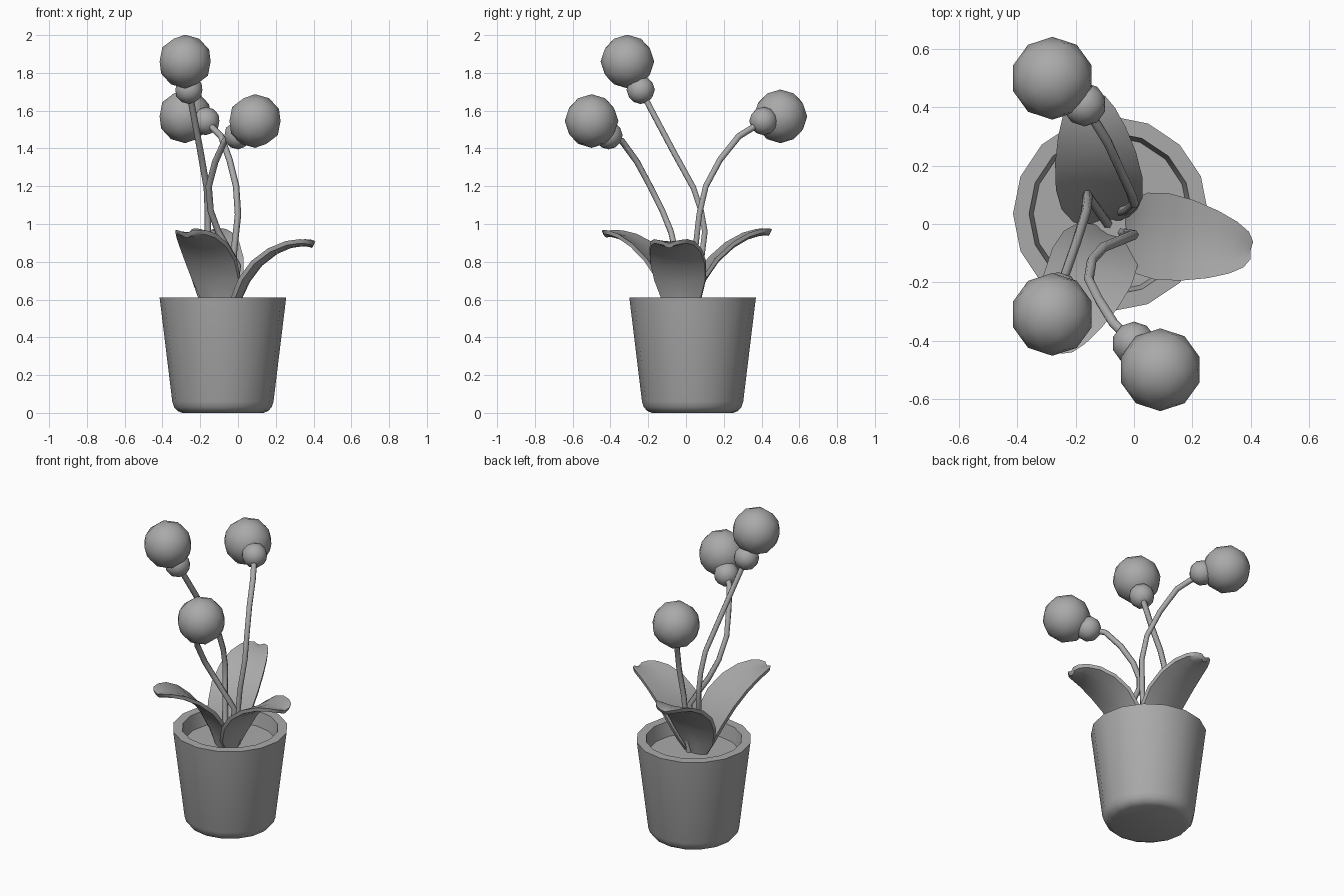
import bpy
import bmesh
import math
from mathutils import Vector

cube = bpy.data.objects.get("Cube")
if cube:
    bpy.data.objects.remove(cube, do_unlink=True)

GREY = (0.4, 0.4, 0.4, 1.0)
grey = bpy.data.materials.new("plain grey")
grey.use_nodes = True
grey.diffuse_color = GREY
grey.node_tree.nodes["Principled BSDF"].inputs["Base Color"].default_value = GREY


def finish(bm, name, angle):
    """Turn a bmesh into a shaded, coloured object."""
    bmesh.ops.recalc_face_normals(bm, faces=bm.faces)
    mesh = bpy.data.meshes.new(name)
    bm.to_mesh(mesh)
    bm.free()
    mesh.materials.append(grey)
    obj = bpy.data.objects.new(name, mesh)
    bpy.context.collection.objects.link(obj)
    bpy.ops.object.select_all(action='DESELECT')
    obj.select_set(True)
    bpy.context.view_layer.objects.active = obj
    bpy.ops.object.shade_smooth_by_angle(angle=math.radians(angle))
    return obj


def loft(name, rings, angle):
    """Skin a list of closed rings and cap both ends."""
    bm = bmesh.new()
    loops = [[bm.verts.new(p) for p in ring] for ring in rings]
    count = len(loops[0])
    for a, b in zip(loops, loops[1:]):
        for i in range(count):
            j = (i + 1) % count
            bm.faces.new((a[i], a[j], b[j], b[i]))
    bm.faces.new(loops[0])
    bm.faces.new(loops[-1])
    return finish(bm, name, angle)


def circle(x, y, z, radius, sides):
    steps = [math.tau * i / sides for i in range(sides)]
    return [(x + radius * math.cos(t), y + radius * math.sin(t), z) for t in steps]


def tube(name, path, radius, sides=6):
    """Sweep a round section along smooth waypoints."""
    pts = [Vector(p) for p in path]
    rings = []
    for i, p in enumerate(pts):
        along = (pts[min(i + 1, len(pts) - 1)] - pts[max(i - 1, 0)]).normalized()
        u = along.cross(Vector((0, 1, 0))).normalized()
        v = along.cross(u)
        rings.append([p + radius * (u * math.cos(t) + v * math.sin(t))
                      for t in (math.tau * k / sides for k in range(sides))])
    return loft(name, rings, 75)


def ball(name, centre, radius):
    bm = bmesh.new()
    bmesh.ops.create_icosphere(bm, subdivisions=2, radius=radius)
    bmesh.ops.translate(bm, verts=bm.verts, vec=centre)
    return finish(bm, name, 40)


# Pot with rounded foot, thick rim and soil floor
POT = [(0.215, 0), (0.24, 0.01), (0.258, 0.03), (0.268, 0.06),
       (0.335, 0.61), (0.28, 0.61), (0.265, 0.52)]
loft("pot", [circle(-0.08, 0.035, z, r, 16) for r, z in POT], 32)

# Leaf: distance out, height, half width, along an arching spine
SPINE = [(0.0, 0.5, 0.04), (0.02, 0.6, 0.105), (0.07, 0.71, 0.14),
         (0.14, 0.8, 0.15), (0.23, 0.865, 0.14), (0.32, 0.9, 0.117),
         (0.39, 0.908, 0.09), (0.435, 0.903, 0.062), (0.455, 0.895, 0.03)]
# Section: across, depth below the upper skin, slightly dished
SECTION = [(-1, 0), (-0.5, 0.008), (0, 0.012), (0.5, 0.008), (1, 0),
           (0.97, 0.022), (0.5, 0.034), (0, 0.038), (-0.5, 0.034), (-0.97, 0.022)]


def leaf(name, x, y, heading, lift):
    a = math.radians(heading)
    out = Vector((math.cos(a), math.sin(a), 0))
    side = Vector((-math.sin(a), math.cos(a), 0))
    up = Vector((0, 0, 1))
    rings = []
    for i, (d, z, w) in enumerate(SPINE):
        p, q = SPINE[max(i - 1, 0)], SPINE[min(i + 1, len(SPINE) - 1)]
        slope = math.atan2(q[1] - p[1], q[0] - p[0])
        down = out * math.sin(slope) - up * math.cos(slope)
        base = Vector((x, y, z + lift * d)) + out * d
        rings.append([base + side * (w * s) + down * t for s, t in SECTION])
    loft(name, rings, 45)


leaf("left_leaf", -0.045, -0.02, -9, 0.03)
leaf("back_leaf", -0.1, 0.0, 98, 0.17)
leaf("front_leaf", -0.085, -0.02, 245, 0.15)

# Flowers: head centre, calyx centre, then stem waypoints down to the soil
FLOWERS = {
    "tall": [(-0.28, -0.31, 1.86), (-0.26, -0.24, 1.71), (-0.2, -0.07, 1.39),
             (-0.165, 0.04, 1.19), (-0.16, 0.08, 1.07), (-0.16, 0.1, 0.96),
             (-0.15, 0.085, 0.84), (-0.09, 0.0, 0.51)],
    "front": [(0.09, -0.5, 1.545), (0.0, -0.41, 1.47), (-0.07, -0.34, 1.44),
              (-0.12, -0.26, 1.33), (-0.155, -0.19, 1.2), (-0.145, -0.125, 1.07),
              (-0.105, -0.08, 0.96), (0.0, -0.037, 0.78), (-0.04, -0.03, 0.51)],
    "back": [(-0.28, 0.5, 1.57), (-0.17, 0.41, 1.545), (-0.09, 0.28, 1.465),
             (-0.045, 0.18, 1.34), (-0.01, 0.105, 1.2), (0.0, 0.07, 1.05),
             (-0.02, 0.05, 0.87), (-0.05, 0.04, 0.51)],
}
for name, (head, calyx, *stem) in FLOWERS.items():
    ball(name + "_flower_head", head, 0.142)
    ball(name + "_flower_calyx", calyx, 0.075)
    tube(name + "_stem", [calyx, *stem], 0.017)
